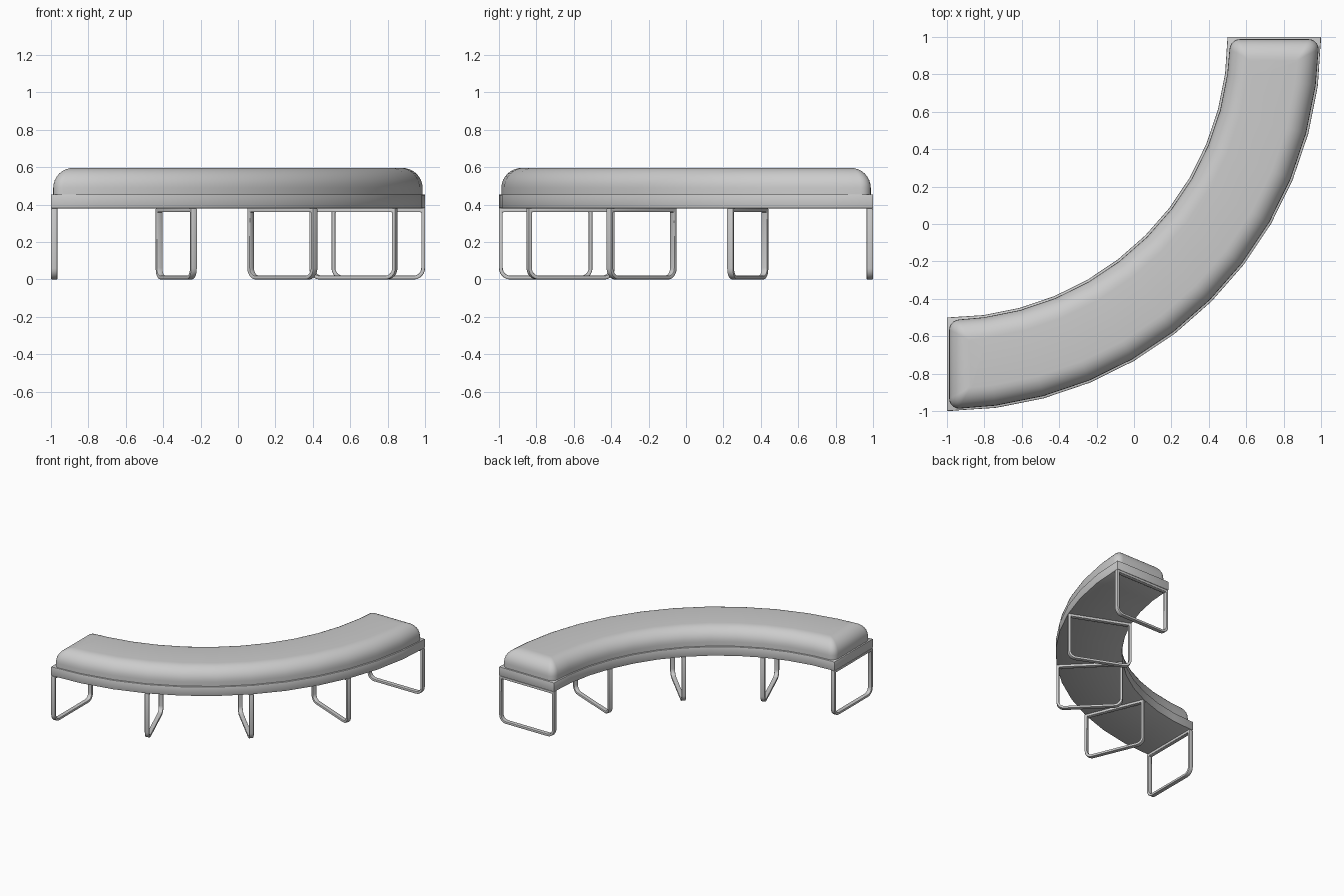
import bpy, bmesh
from math import sin, cos, pi, radians

if "Cube" in bpy.data.objects:
    bpy.data.objects.remove(bpy.data.objects["Cube"])

R_IN, R_OUT, SEG = 1.5, 2.0, 12
ARC = pi / 2


def arc_point(r, a, z):
    # quarter ring centred on (-1, 1)
    return (-1 + r * sin(a), 1 - r * cos(a), z)


def finish(name, bm, bevel=0.0, angle=35):
    bmesh.ops.recalc_face_normals(bm, faces=bm.faces)
    me = bpy.data.meshes.new(name)
    bm.to_mesh(me)
    bm.free()
    ob = bpy.data.objects.new(name, me)
    bpy.context.collection.objects.link(ob)
    bpy.ops.object.select_all(action='DESELECT')
    ob.select_set(True)
    bpy.context.view_layer.objects.active = ob
    if bevel:
        m = ob.modifiers.new("soft_edges", 'BEVEL')
        m.width, m.segments, m.limit_method = bevel, 2, 'ANGLE'
        m.angle_limit = radians(40)
        bpy.ops.object.modifier_apply(modifier=m.name)
    bpy.ops.object.shade_smooth_by_angle(angle=radians(angle))
    return ob


def bridge(bm, a, b):
    n = len(a)
    for i in range(n):
        j = (i + 1) % n
        bm.faces.new((a[i], a[j], b[j], b[i]))


# curved seat frame: rectangular section swept along the arc
bm = bmesh.new()
rings = []
for i in range(SEG + 1):
    a = ARC * i / SEG
    rings.append([bm.verts.new(arc_point(r, a, z)) for r, z in
                  ((R_IN, 0.38), (R_OUT, 0.38), (R_OUT, 0.455), (R_IN, 0.455))])
for a, b in zip(rings, rings[1:]):
    bridge(bm, a, b)
bm.faces.new(rings[0])
bm.faces.new(rings[-1])
finish("seat_frame", bm, 0.004)

# padded cushion: stacked rounded outlines, pulled in towards the top
K = 5


def cushion_loop(bm, inset, z):
    c = max(0.06 - inset * 0.5, 0.012)
    ri, ro = R_IN + inset, R_OUT - inset
    pts = []

    def corner(r_edge, r_sign, at_end, flip):
        out = []
        for k in range(K + 1):
            t = pi / 2 * k / K
            r = r_edge + r_sign * c * (1 - sin(t))
            d = (inset + c * (1 - cos(t))) / r
            out.append((r, ARC - d if at_end else d))
        return out[::-1] if flip else out

    mids = [ARC * i / SEG for i in range(1, SEG)]
    pts += corner(ro, -1, False, False)
    pts += [(ro, a) for a in mids]
    pts += corner(ro, -1, True, True)
    pts += corner(ri, 1, True, False)
    pts += [(ri, a) for a in reversed(mids)]
    pts += corner(ri, 1, False, True)
    return [bm.verts.new(arc_point(r, a, z)) for r, a in pts]


bm = bmesh.new()
layers = [(0.012, 0.452)]
W, H, N = 0.11, 0.107, 8
for k in range(N + 1):
    t = pi / 2 * k / N
    layers.append((0.012 + W * (1 - cos(t)), 0.49 + H * sin(t)))
loops = [cushion_loop(bm, i, z) for i, z in layers]
for a, b in zip(loops, loops[1:]):
    bridge(bm, a, b)
bm.faces.new(loops[0])
# top panel: strips between the two long edges, plus the two ends
top = loops[-1]
n = len(top)
o0, o1 = K + 1, K + SEG - 1
for i in range(o0, o1):
    bm.faces.new((top[i], top[i + 1], top[n - 2 - i], top[n - 1 - i]))
bm.faces.new(top[:o0 + 1] + top[n - 1 - o0:])
bm.faces.new(top[o1:n - o1])
finish("cushion", bm, angle=50)


# flat-bar loop legs, rounded at the floor
BAR, DEPTH, TOP = 0.02, 0.035, 0.38


def leg_outline(inset, rad):
    lo, hi, zb, zt = R_IN + inset, R_OUT - inset, inset, TOP - inset
    pts = [(lo, zt)]
    for cx, start in ((lo + rad, pi), (hi - rad, 1.5 * pi)):
        for k in range(7):
            t = start + pi / 2 * k / 6
            pts.append((cx + rad * cos(t), zb + rad + rad * sin(t)))
    return pts + [(hi, zt)]


def leg(index, a, shift):
    bm = bmesh.new()
    sets = []
    for off in (shift - DEPTH / 2, shift + DEPTH / 2):
        for outline in (leg_outline(0, 0.06), leg_outline(BAR, 0.042)):
            vs = []
            for r, z in outline:
                x, y, z = arc_point(r, a, z)
                vs.append(bm.verts.new((x + off * cos(a), y + off * sin(a), z)))
            sets.append(vs)
    o1, i1, o2, i2 = sets
    for p, q in ((o1, i1), (i1, i2), (i2, o2), (o2, o1)):
        bridge(bm, p, q)
    finish(f"leg_{index}", bm, 0.005)


for i in range(5):
    shift = DEPTH / 2 if i == 0 else -DEPTH / 2 if i == 4 else 0
    leg(i + 1, ARC * i / 4, shift)
